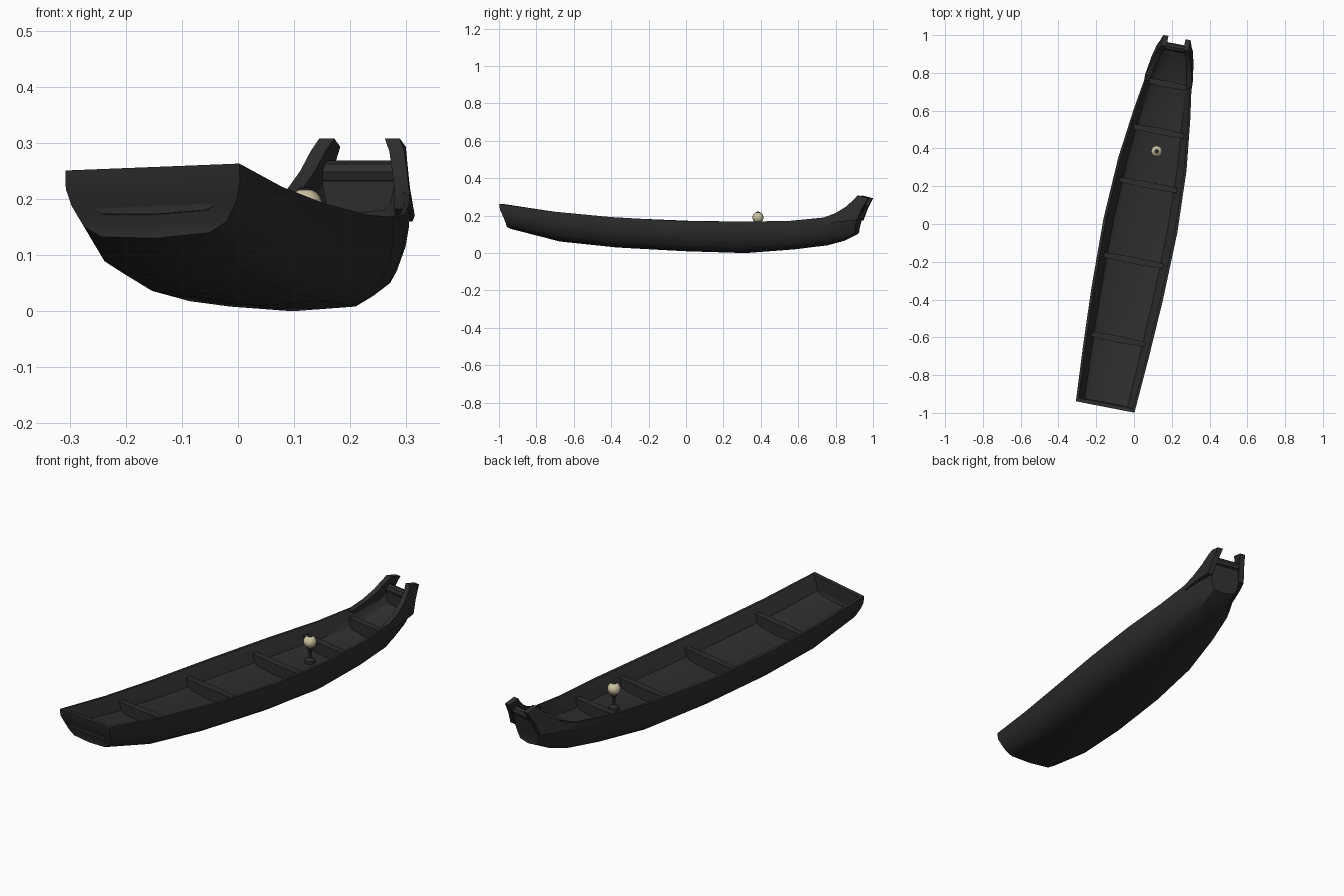
import bpy, bmesh, math
from mathutils import Vector, Matrix

if "Cube" in bpy.data.objects:
    bpy.data.objects.remove(bpy.data.objects["Cube"])

A = math.radians(11)
C, S = math.cos(A), math.sin(A)


def P(u, v, z):
    """Boat coordinates (across, along, up) to world."""
    z += max(0, -v) * 0.04 * u
    return Vector(((u + 0.035) * C + v * S, v * C - (u + 0.035) * S, z))


def material(name, col):
    m = bpy.data.materials.new(name)
    m.diffuse_color = (*col, 1)
    m.use_nodes = True
    m.node_tree.nodes["Principled BSDF"].inputs["Base Color"].default_value = m.diffuse_color
    return m


BLACK = material("black wood", (0.026, 0.026, 0.026))
CREAM = material("cream paper", (0.62, 0.55, 0.36))


def finish(name, bm, mat, angle=35):
    bmesh.ops.recalc_face_normals(bm, faces=bm.faces)
    me = bpy.data.meshes.new(name)
    bm.to_mesh(me)
    bm.free()
    me.materials.append(mat)
    ob = bpy.data.objects.new(name, me)
    bpy.context.collection.objects.link(ob)
    bpy.ops.object.select_all(action='DESELECT')
    ob.select_set(True)
    bpy.context.view_layer.objects.active = ob
    bpy.ops.object.shade_smooth_by_angle(angle=math.radians(angle))
    return ob


# stations: along (top), along (bottom), half width, top height, keel height
ST = [(-.98, -.95, .158, .257, .13), (-.68, -.68, .177, .217, .062),
      (-.37, -.37, .192, .19, .03), (0, 0, .199, .172, .01),
      (.33, .33, .184, .168, 0), (.6, .6, .152, .172, .02),
      (.78, .78, .124, .19, .042), (.90, .87, .097, .235, .066),
      (.965, .94, .08, .26, .10)]
OUT = [(1, 1), (1, .74), (.95, .5), (.82, .2), (.62, .05), (0, 0)]


def at(v, k):
    """Interpolated station value k at position v."""
    for a, b in zip(ST, ST[1:]):
        if v <= b[0]:
            t = (v - a[0]) / (b[0] - a[0])
            return a[k] + t * (b[k] - a[k])
    return ST[-1][k]


def floor_z(top, keel):
    return min(top - .08, keel + .09)


# hull: outer shell, inner tub, rim joining them
bm = bmesh.new()


def shell(rings):
    vs = [[bm.verts.new(p) for p in r] for r in rings]
    for a, b in zip(vs, vs[1:]):
        for i in range(len(a) - 1):
            bm.faces.new((a[i], a[i + 1], b[i + 1], b[i]))
    for r in (vs[0], vs[-1]):
        n = len(r)
        for i in range(n // 2):
            q = [r[i], r[i + 1], r[n - 2 - i], r[n - 1 - i]]
            bm.faces.new(q if q[1] != q[2] else [q[0], q[1], q[3]])
    return vs


outer, inner = [], []
for i, (vt, vb, h, top, keel) in enumerate(ST):
    def po(s, r, f):
        k = 0 if f == 1 else .15 if f > .7 else .6 if f > .4 else 1
        return P(s * r * h, vt + (vb - vt) * k, keel + f * (top - keel))
    outer.append([po(-1, r, f) for r, f in OUT] +
                 [po(1, r, f) for r, f in OUT[-2::-1]])
    v = vt + (.02 if i == 0 else -.02 if i == len(ST) - 1 else 0)
    fl = floor_z(top, keel)
    prof = [(.93, top), (.81, top - .45 * (top - fl)), (.73, fl + .012), (.6, fl), (0, fl - .004)]
    inner.append([P(-r * h, v, z) for r, z in prof] +
                 [P(r * h, v, z) for r, z in prof[-2::-1]])
o, n = shell(outer), shell(inner)
for k in (0, -1):
    for j in range(len(ST) - 1):
        bm.faces.new((o[j][k], o[j + 1][k], n[j + 1][k], n[j][k]))
for j in (0, -1):
    bm.faces.new((o[j][0], o[j][-1], n[j][-1], n[j][0]))
finish("hull", bm, BLACK)


def prism(name, sections, mat):
    """Loft through four-cornered sections."""
    b = bmesh.new()
    vs = [[b.verts.new(p) for p in s] for s in sections]
    for a, c in zip(vs, vs[1:]):
        for i in range(4):
            b.faces.new((a[i], a[(i + 1) % 4], c[(i + 1) % 4], c[i]))
    b.faces.new(vs[0])
    b.faces.new(vs[-1])
    return finish(name, b, mat)


# cross planks inside the hull
for i, (v, h) in enumerate([(-.615, .145), (-.19, .16), (.217, .155), (.507, .135), (.76, .1)]):
    top, fl = at(v, 3) - .03, floor_z(at(v, 3), at(v, 4)) - .008
    secs = []
    for k, f, w in ((-1, 0, .012), (-.9, 0, .014), (0, 0, .018), (.9, 0, .014), (1, 0, .012)):
        u, low = k * h, (top - .03 if abs(k) == 1 else fl)
        secs.append([P(u, v - w, low), P(u, v + w, low), P(u, v + w, top), P(u, v - w, top)])
    prism("cross_plank_%d" % (i + 1), secs, BLACK)

# upswept end posts: top edge (v, z), lower edge (v, z), outer half width
POST = [(.76, .182, .79, .16, .128), (.84, .212, .89, .17, .113), (.90, .25, .955, .175, .097),
        (.935, .285, .98, .235, .085), (.955, .308, 1.012, .293, .073)]
for side, nm in ((-1, "left_post"), (1, "right_post")):
    secs = []
    for tv, tz, bv, bz, h in POST:
        a, b = side * h, side * (h - .027)
        secs.append([P(a, tv, tz), P(b, tv, tz), P(b, bv, bz), P(a, bv, bz)])
    prism(nm, secs, BLACK)

# crossbar between the posts
bm = bmesh.new()
bmesh.ops.create_cone(bm, cap_ends=True, segments=8, radius1=.021, radius2=.021, depth=.14)
bm.transform(Matrix.Translation(P(0, .958, .248)) @ Matrix.Rotation(-A, 4, 'Z')
             @ Matrix.Rotation(math.pi / 2, 4, 'Y'))
finish("crossbar", bm, BLACK)


# lantern
LX, LY = .12, .385


def turned(name, prof, mat, seg=12):
    b = bmesh.new()
    vs = [[b.verts.new((LX + r * math.cos(2 * math.pi * i / seg),
                        LY + r * math.sin(2 * math.pi * i / seg), z)) for i in range(seg)]
          for r, z in prof]
    for a, c in zip(vs, vs[1:]):
        for i in range(seg):
            j = (i + 1) % seg
            b.faces.new((a[i], a[j], c[j], c[i]))
    b.faces.new(vs[0])
    b.faces.new(vs[-1])
    return finish(name, b, mat)


ball = [(.03 * math.cos(t), .19 + .029 * math.sin(t))
        for t in [math.radians(-70 + 20 * k) for k in range(8)]]
turned("lantern_shade", ball, CREAM)
turned("lantern_cap", [(.012, .214), (.012, .22), (.006, .221)], BLACK)
turned("lantern_stand", [(.024, .088), (.024, .102), (.018, .106), (.006, .112),
                         (.006, .145), (.015, .158), (.014, .166)], BLACK)
